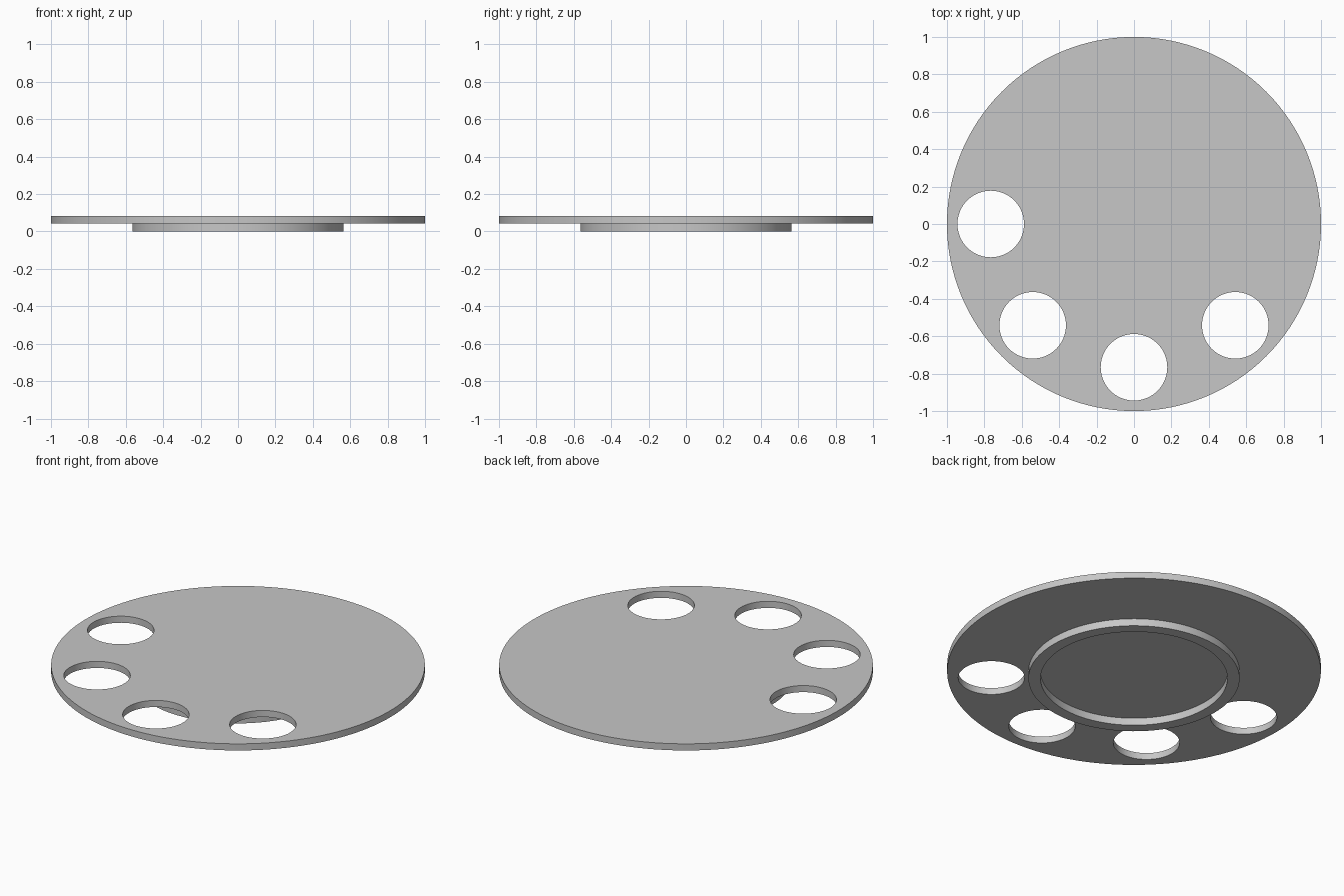
import bpy, bmesh, math
from mathutils import Vector

cube = bpy.data.objects.get("Cube")
if cube:
    bpy.data.objects.remove(cube, do_unlink=True)

PLATE_BOTTOM, PLATE_TOP = 0.043, 0.082
HOLE_RADIUS, HOLE_ORBIT = 0.178, 0.766

grey = bpy.data.materials.new("plain_grey")
grey.use_nodes = True
grey.diffuse_color = (0.57, 0.57, 0.57, 1)
grey.node_tree.nodes["Principled BSDF"].inputs["Base Color"].default_value = grey.diffuse_color


def cylinder(name, radius, bottom, top, sides, x=0, y=0):
    bpy.ops.mesh.primitive_cylinder_add(vertices=sides, radius=radius, depth=top - bottom,
                                        location=(x, y, (bottom + top) / 2))
    obj = bpy.context.object
    obj.name = name
    obj.data.materials.append(grey)
    return obj


def smooth(obj):
    bpy.ops.object.select_all(action='DESELECT')
    obj.select_set(True)
    bpy.context.view_layer.objects.active = obj
    bpy.ops.object.shade_smooth_by_angle(angle=math.radians(30))


# Round plate with four through holes, 45 degrees apart
plate = cylinder("round_plate", 1, PLATE_BOTTOM, PLATE_TOP, 128)
for angle in (180, 225, 270, 315):
    a = math.radians(angle)
    cutter = cylinder("hole_cutter", HOLE_RADIUS, PLATE_BOTTOM - 0.1, PLATE_TOP + 0.1, 64,
                      HOLE_ORBIT * math.cos(a), HOLE_ORBIT * math.sin(a))
    cutter.hide_render = True
    cut = plate.modifiers.new("hole", 'BOOLEAN')
    cut.operation, cut.solver, cut.object = 'DIFFERENCE', 'EXACT', cutter
    bpy.context.view_layer.objects.active = plate
    bpy.ops.object.modifier_apply(modifier=cut.name)
    bpy.data.objects.remove(cutter, do_unlink=True)
smooth(plate)

# Foot ring under the plate, lathed from a rectangle slightly sunk into the plate
bm = bmesh.new()
seat = PLATE_BOTTOM + 0.005
profile = [bm.verts.new(p) for p in ((0.5, 0, 0), (0.565, 0, 0), (0.565, 0, seat), (0.5, 0, seat))]
edges = [bm.edges.new((profile[i], profile[(i + 1) % 4])) for i in range(4)]
bmesh.ops.spin(bm, geom=profile + edges, cent=Vector(), axis=(0, 0, 1),
               angle=math.tau, steps=128)
bmesh.ops.remove_doubles(bm, verts=bm.verts, dist=0.0001)
bmesh.ops.recalc_face_normals(bm, faces=bm.faces)
mesh = bpy.data.meshes.new("foot_ring")
bm.to_mesh(mesh)
bm.free()
mesh.materials.append(grey)
ring = bpy.data.objects.new("foot_ring", mesh)
bpy.context.collection.objects.link(ring)
smooth(ring)
